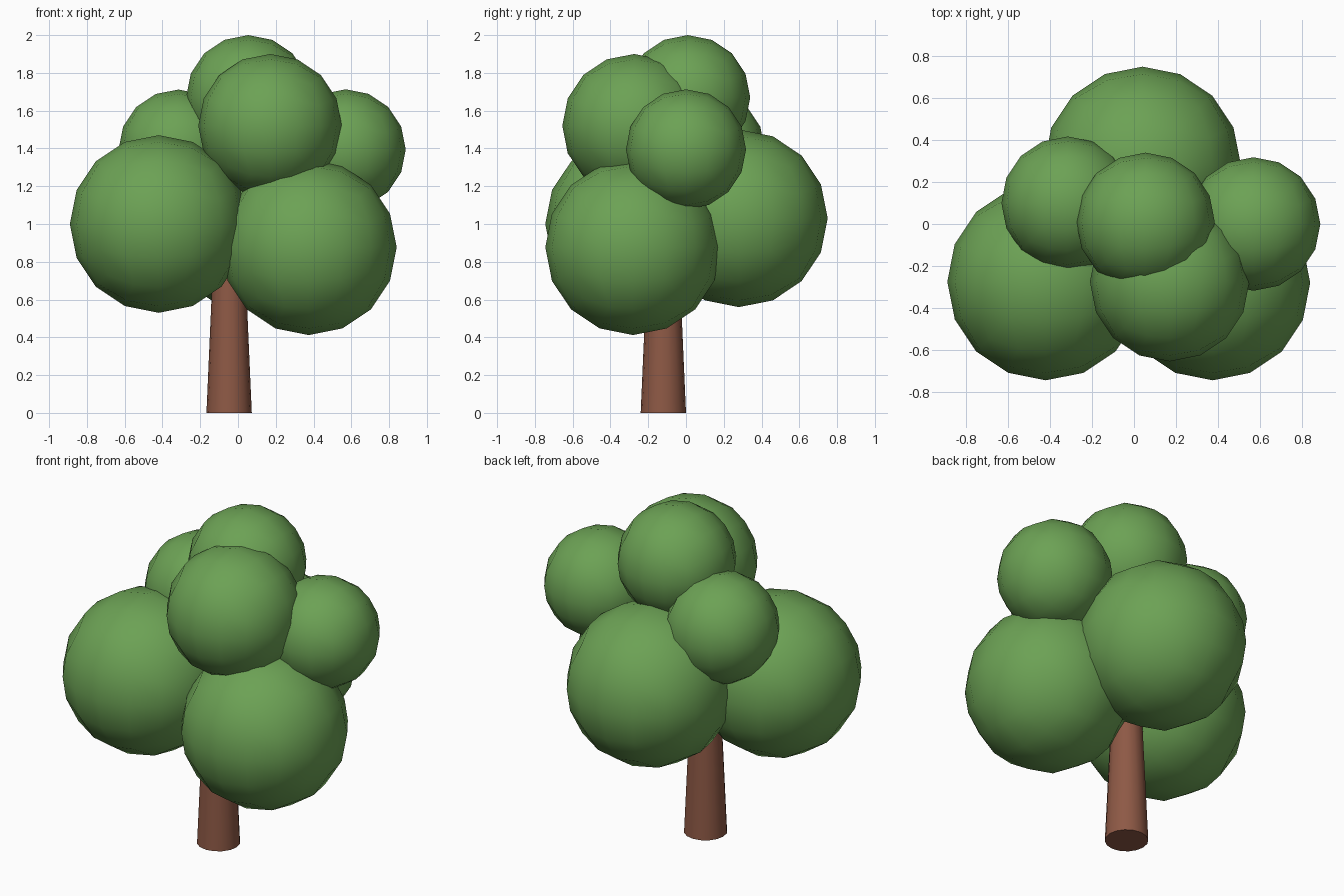
import bpy, bmesh, math
from mathutils import Vector

if "Cube" in bpy.data.objects:
    bpy.data.objects.remove(bpy.data.objects["Cube"])


def material(name, color):
    m = bpy.data.materials.new(name)
    m.diffuse_color = (*color, 1)
    m.use_nodes = True
    m.node_tree.nodes["Principled BSDF"].inputs["Base Color"].default_value = m.diffuse_color
    return m


def make_object(name, bm, mat, location):
    me = bpy.data.meshes.new(name)
    bm.to_mesh(me)
    bm.free()
    me.materials.append(mat)
    ob = bpy.data.objects.new(name, me)
    ob.location = location
    bpy.context.collection.objects.link(ob)
    return ob


def leaf_ball(name, center, radius, mat):
    # Cube divided 4 x 4 per face and rounded: 16 sides around every axis
    bm = bmesh.new()
    bmesh.ops.create_cube(bm, size=2)
    bmesh.ops.subdivide_edges(bm, edges=bm.edges[:], cuts=3, use_grid_fill=True)
    for v in bm.verts:
        v.co = Vector([math.tan(c * math.pi / 4) for c in v.co]).normalized() * radius
    for f in bm.faces:
        f.smooth = True
    return make_object(name, bm, mat, center)


green = material("leaves", (0.15, 0.36, 0.09))
brown = material("bark", (0.27, 0.10, 0.06))

# Trunk: tapered, its top hidden in the foliage
TRUNK_HEIGHT = 1.0
bm = bmesh.new()
bmesh.ops.create_cone(bm, cap_ends=True, segments=16, radius1=0.12,
                      radius2=0.076, depth=TRUNK_HEIGHT)
for f in bm.faces:
    f.smooth = len(f.verts) == 4
for e in bm.edges:
    e.smooth = all(len(f.verts) == 4 for f in e.link_faces)
make_object("trunk", bm, brown, (-0.047, -0.12, TRUNK_HEIGHT / 2))

# Foliage: three large lower balls, four smaller upper ones
foliage = {
    "lower_left_leaves": ((-0.42, -0.275, 1.00), 0.47),
    "lower_right_leaves": ((0.375, -0.28, 0.877), 0.465),
    "lower_back_leaves": ((0.04, 0.28, 1.03), 0.47),
    "upper_front_leaves": ((0.17, -0.275, 1.52), 0.38),
    "upper_right_leaves": ((0.57, 0.0, 1.395), 0.318),
    "upper_left_leaves": ((-0.315, 0.10, 1.395), 0.317),
    "top_leaves": ((0.055, 0.01, 1.67), 0.33),
}
for name, (center, radius) in foliage.items():
    leaf_ball(name, center, radius, green)
